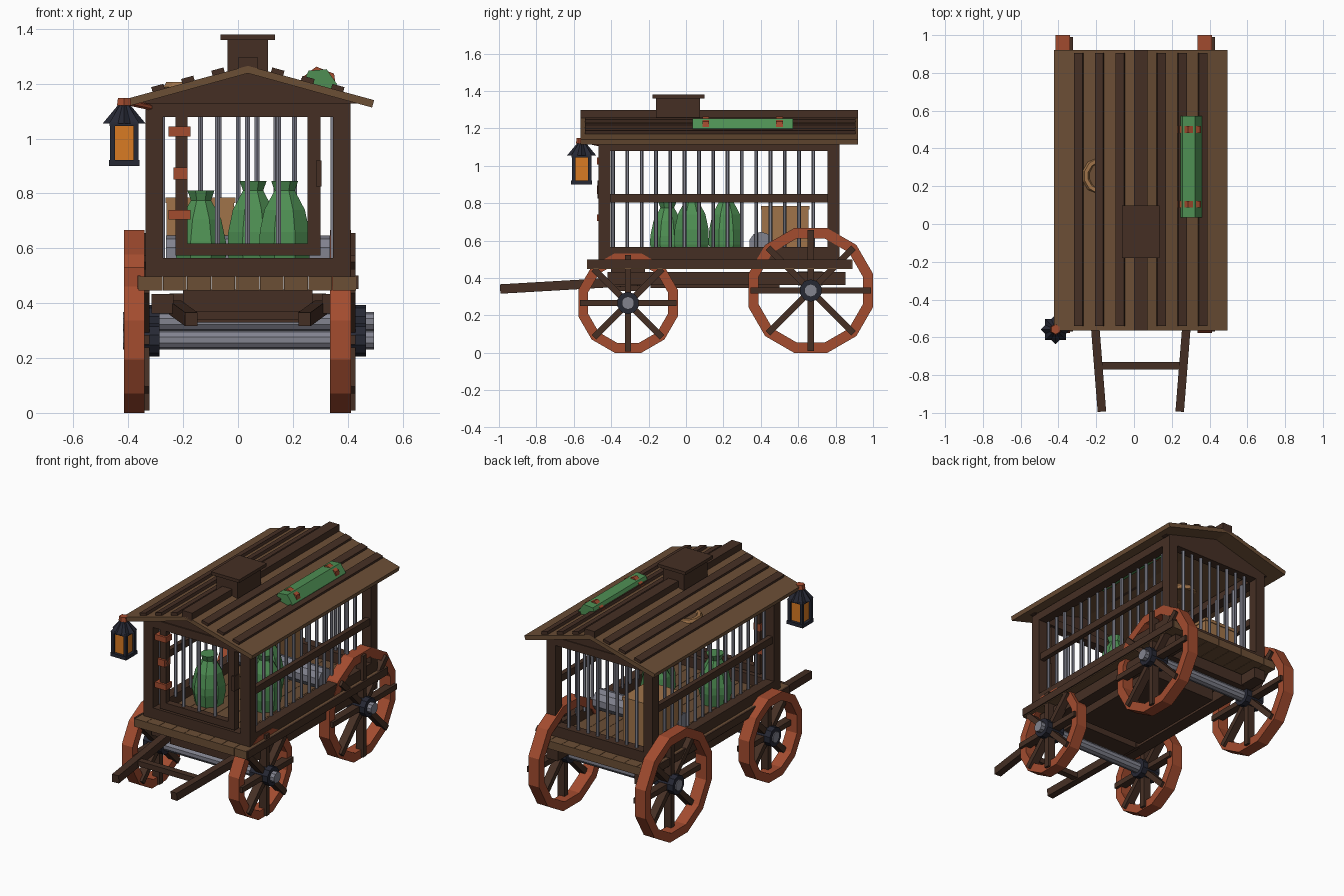
import bpy, bmesh, math
from mathutils import Matrix, Vector

if "Cube" in bpy.data.objects:
    bpy.data.objects.remove(bpy.data.objects["Cube"])

CX = 0.036  # centre line of the wagon


def material(name, hexa):
    lin = []
    for i in (0, 2, 4):
        c = int(hexa[i:i + 2], 16) / 255
        lin.append(c / 12.92 if c <= 0.04045 else ((c + 0.055) / 1.055) ** 2.4)
    m = bpy.data.materials.new(name)
    m.diffuse_color = (*lin, 1)
    m.use_nodes = True
    m.node_tree.nodes["Principled BSDF"].inputs["Base Color"].default_value = m.diffuse_color
    return m


DARK = material("dark wood", "452F24")
LIGHT = material("plank wood", "6B4E35")
RED = material("rust red", "A34C2F")
GREY = material("steel grey", "82838F")
NAVY = material("black iron", "262834")
GREEN = material("green cloth", "4E8F53")
GLOW = material("lantern amber", "D97B23")
TAN = material("tan wood", "A0744A")


def finish(name, bm, mat):
    bmesh.ops.recalc_face_normals(bm, faces=bm.faces)
    me = bpy.data.meshes.new(name)
    bm.to_mesh(me)
    bm.free()
    me.materials.append(mat)
    ob = bpy.data.objects.new(name, me)
    bpy.context.collection.objects.link(ob)
    return ob


def add_box(bm, x0, x1, y0, y1, z0, z1, rot=Matrix()):
    mid = Vector(((x0 + x1) / 2, (y0 + y1) / 2, (z0 + z1) / 2))
    bmesh.ops.create_cube(bm, size=1, matrix=Matrix.Translation(mid) @ rot
                          @ Matrix.Diagonal((x1 - x0, y1 - y0, z1 - z0, 1)))


def boxes(name, mat, *dims):
    bm = bmesh.new()
    for d in dims:
        add_box(bm, *d)
    return finish(name, bm, mat)


def add_rod(bm, a, b, r, n=8, r2=None, spin=0.0):
    a, b = Vector(a), Vector(b)
    d = b - a
    q = d.to_track_quat('Z', 'Y').to_matrix().to_4x4()
    bmesh.ops.create_cone(bm, cap_ends=True, segments=n, radius1=r, radius2=r if r2 is None else r2,
                          depth=d.length, matrix=Matrix.Translation((a + b) / 2) @ q @ Matrix.Rotation(spin, 4, 'Z'))


def rods(name, mat, items, r, n=8, r2=None, spin=0.0):
    bm = bmesh.new()
    for a, b in items:
        add_rod(bm, a, b, r, n, r2, spin)
    return finish(name, bm, mat)


def prism(name, mat, pts, y0, y1):
    """Extrude an x-z outline along y."""
    bm = bmesh.new()
    f = bm.faces.new([bm.verts.new((x, y0, z)) for x, z in pts])
    g = bmesh.ops.extrude_face_region(bm, geom=[f])
    bmesh.ops.translate(bm, vec=(0, y1 - y0, 0), verts=[v for v in g["geom"] if isinstance(v, bmesh.types.BMVert)])
    return finish(name, bm, mat)


def lathe(name, mat, profile, n, centre, closed=False, axis='Z'):
    """Spin (radius, height) points around an axis; flat sides face the axes."""
    bm = bmesh.new()
    turn = Matrix.Rotation(math.pi / 2, 4, 'Y') if axis == 'X' else Matrix()
    rings = []
    for r, h in profile:
        rings.append([bm.verts.new(Vector(centre) + turn @ Vector((
            r * math.cos(math.tau * (i + .5) / n), r * math.sin(math.tau * (i + .5) / n), h))) for i in range(n)])
    pairs = list(zip(rings, rings[1:])) + ([(rings[-1], rings[0])] if closed else [])
    for p, q in pairs:
        for i in range(n):
            bm.faces.new((p[i], p[(i + 1) % n], q[(i + 1) % n], q[i]))
    if not closed:
        bm.faces.new(rings[0])
        bm.faces.new(rings[-1])
    return finish(name, bm, mat)


# Wheels, hubs and axles (spokes sit slightly to +x of every rim)
for end, y, rad in (("front", -0.31, 0.266), ("rear", 0.667, 0.333)):
    for side, x in (("left", -0.378), ("right", 0.374)):
        R, r, w = rad / math.cos(math.pi / 12), rad - 0.045, 0.038
        lathe(f"{end}_{side}_wheel_rim", RED, [(R, -w), (R, w), (r, w), (r, -w)], 12, (x, y, rad), True, 'X')
        bm = bmesh.new()
        for k in range(4):
            add_box(bm, x + .004, x + .055, y - rad * .97, y + rad * .97, rad - .017, rad + .017,
                    Matrix.Rotation(k * math.pi / 4, 4, 'X'))
        finish(f"{end}_{side}_wheel_spokes", bm, DARK)
        rods(f"{end}_{side}_hub", NAVY, [((x - .036, y, rad), (x + .092, y, rad))], .06, 10)
    rods(f"{end}_axle", GREY, [((-.42, y, rad), (.495, y, rad))], .035, 10)

# Deck planks, side rails and undercarriage
pw = 0.795 / 9
boxes("deck_planks", LIGHT, *[(-.363 + i * pw + .001, -.363 + (i + 1) * pw - .001, -.53, .89, .447, .498)
                              for i in range(9)])
boxes("deck_side_rails", DARK, *[(CX + s * .397 - .006, CX + s * .397 + .006, -.525, .885, .452, .5)
                                 for s in (-1, 1)])
boxes("chassis_beams", DARK, *[(CX + s * .311 - .04, CX + s * .311 + .04, -.42, .853, .363, .433) for s in (-1, 1)])
boxes("underbox", DARK, (-.2, .272, -.19, .5, .345, .433))
boxes("front_bolster", DARK, (-.2, .272, -.4, -.22, .33, .45))
boxes("rear_bolster", DARK, (-.25, .32, .6, .73, .36, .435))

# Pulling shafts
bm = bmesh.new()
for s in (-1, 1):
    a, b = Vector((CX + s * .206, -.992, .341)), Vector((CX + s * .265, -.25, .384))
    d = b - a
    q = d.to_track_quat('Y', 'Z').to_matrix().to_4x4()
    m = (a + b) / 2
    add_box(bm, m.x - .0225, m.x + .0225, m.y - d.length / 2, m.y + d.length / 2, m.z - .025, m.z + .025, q)
add_box(bm, CX - .21, CX + .21, -.77, -.73, .338, .372)
finish("shafts", bm, DARK)

# Cage frame
X0, X1, Y0, Y1 = -.338, .41, -.467, .82
P = .064
boxes("corner_posts", DARK, *[(x, x + P, y, y + P, .498, 1.13) for x in (X0, X1 - P) for y in (Y0, Y1 - P)])
for nm, z0, z1 in (("bottom_sill", .498, .565), ("top_beam", 1.078, 1.13)):
    boxes(nm, DARK, *[(x, x + P, Y0 + P, Y1 - P, z0, z1) for x in (X0, X1 - P)],
          *[(X0 + P, X1 - P, y, y + P, z0, z1) for y in (Y0, Y1 - P)])
boxes("side_mid_rails", DARK, *[(x, x + .03, Y0 + P, Y1 - P, .803, .848) for x in (X0 + .01, X1 - .04)])
rods("side_bars", GREY, [((x, -.39 + .0765 * i, .55), (x, -.39 + .0765 * i, 1.09))
                         for x in (CX - .31, CX + .31) for i in range(15)], .01, 6)
rods("back_bars", GREY, [((-.205 + .0685 * i, .79, .55), (-.205 + .0685 * i, .79, 1.09)) for i in range(8)], .01, 6)

# Front door with bars, hinges and latch
boxes("door_frame", DARK, (-.228, -.184, -.462, -.42, .573, 1.11), (.254, .3, -.462, -.42, .573, 1.11),
      (-.184, .254, -.462, -.42, .573, .617))
rods("door_bars", GREY, [((x, -.44, .6), (x, -.44, 1.09)) for x in (-.075, .035, .148)], .011, 6)
boxes("door_hinges", RED, (-.254, -.174, -.476, -.415, 1.007, 1.043), (-.235, -.184, -.476, -.415, .85, .894),
      (-.254, -.174, -.476, -.415, .704, .74))
boxes("door_latch", DARK, (.285, .305, -.472, -.42, .825, .92))

# Roof, gables, ridge and battens
SL = math.atan2(.125, .458)
prism("roof", LIGHT, [(CX - .46, 1.14), (CX, 1.265), (CX + .46, 1.14), (CX + .453, 1.113), (CX, 1.238),
                      (CX - .453, 1.113)], -.563, .92)
for nm, y in (("front_gable", -.46), ("back_gable", .775)):
    prism(nm, DARK, [(CX - .41, 1.127), (CX + .41, 1.127), (CX, 1.24)], y, y + .04)
bm = bmesh.new()
for s in (-1, 1):
    for d in (.108, .218, .327):
        x, z = CX + s * d, 1.265 - d * math.tan(SL) + .006
        add_box(bm, x - .023, x + .023, -.54, .905, z - .012, z + .012, Matrix.Rotation(s * SL, 4, 'Y'))
finish("roof_battens", bm, DARK)
boxes("ridge_cap", DARK, (CX - .035, CX + .035, -.563, .92, 1.245, 1.297))
boxes("roof_vent", DARK, (-.038, .11, -.16, .075, 1.235, 1.36), (-.064, .134, -.18, .098, 1.36, 1.38))

# Cloth roll with straps and a rope coil on the roof
rods("cloth_roll", GREEN, [((.295, .035, 1.193), (.295, .572, 1.193))], .066, 6, spin=math.radians(25))
rods("roll_straps", RED, [((.295, y - .018, 1.193), (.295, y + .018, 1.193)) for y in (.105, .5)], .07, 6,
     spin=math.radians(52))
lathe("rope_coil", TAN, [(.085 + .02 * math.cos(math.tau * k / 6), .02 * math.sin(math.tau * k / 6))
                         for k in range(6)], 12, (-.17, .255, 1.188), True)

# Hanging lantern
LX, LY = -.415, -.558
q4 = math.pi / 4
boxes("lantern_glass", GLOW, (LX - .038, LX + .038, LY - .038, LY + .038, .92, 1.06))
boxes("lantern_frame", NAVY, (LX - .056, LX + .056, LY - .056, LY + .056, .9, .922),
      (LX - .053, LX + .053, LY - .053, LY + .053, 1.045, 1.06),
      *[(LX + sx * .043 - .009, LX + sx * .043 + .009, LY + sy * .043 - .009, LY + sy * .043 + .009, .915, 1.055)
        for sx in (-1, 1) for sy in (-1, 1)])
bm = bmesh.new()
for k in (0, q4):
    add_rod(bm, (LX, LY, 1.055), (LX, LY, 1.125), .078, 4, .02, k)
finish("lantern_roof", bm, NAVY)
rods("lantern_hook", RED, [((LX, LY, 1.12), (LX, LY, 1.148))], .03, 6, .026)
rods("lantern_bracket", RED, [((LX, LY, 1.135), (-.31, -.45, 1.112))], .011, 6)

# Cargo: three sacks, a crate and a metal roll
for i, (x, y, h) in enumerate(((-.135, -.1, .81), (.055, .215, .845), (.17, .03, .845))):
    k = h - .845
    lathe(f"sack_{i + 1}", GREEN, [(.085, .5), (.1, .58), (.098, .66 + k), (.08, .74 + k), (.04, .81 + k),
                                   (.053, h)], 8, (x, y, 0))
boxes("crate", TAN, (-.26, -.015, .405, .655, .5, .765), (-.265, -.01, .4, .66, .765, .785))
rods("metal_roll", GREY, [((-.262, .4, .582), (.335, .4, .582))], .065, 10)
